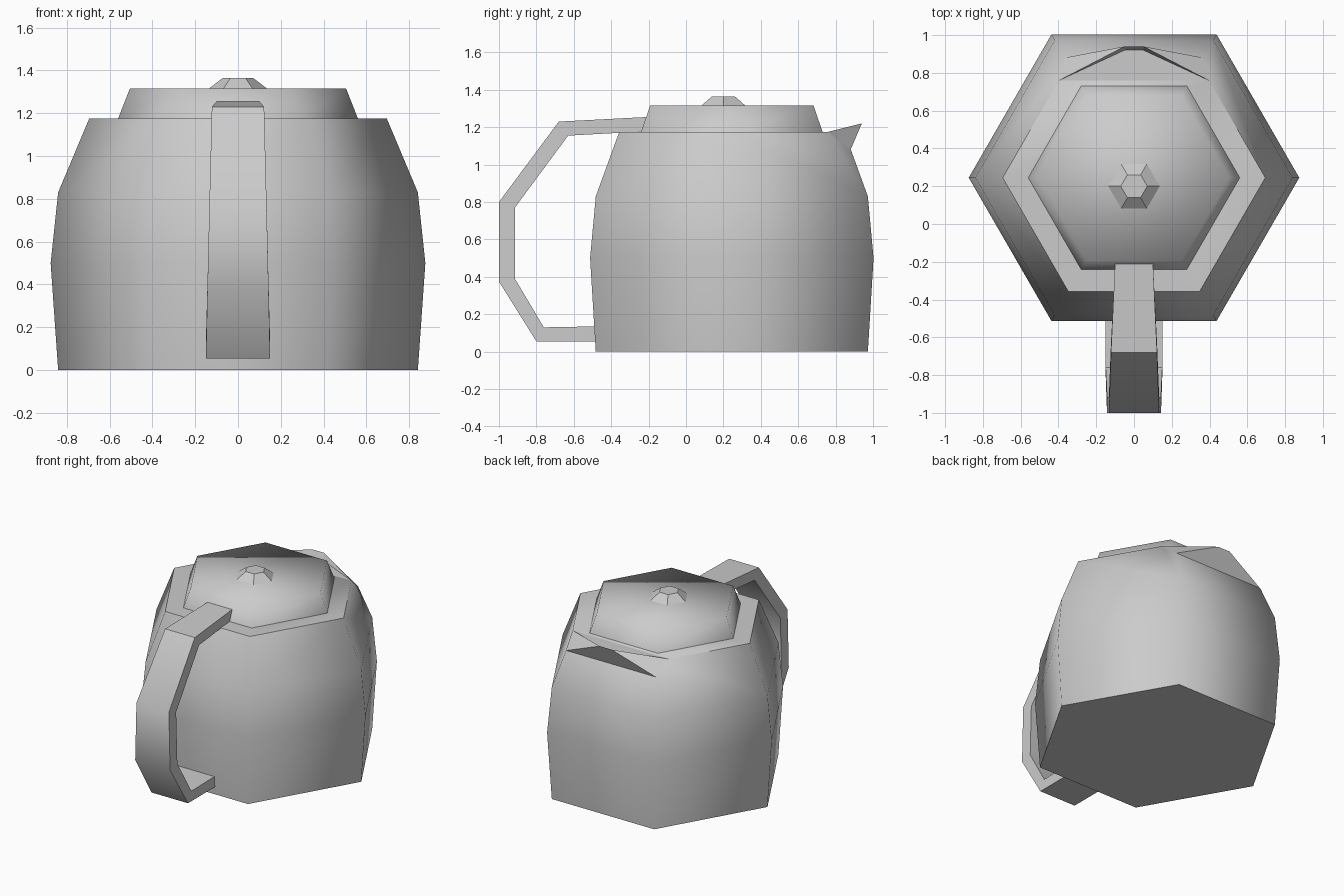
import bpy, bmesh, math
from mathutils import Vector

cube = bpy.data.objects.get("Cube")
if cube:
    bpy.data.objects.remove(cube, do_unlink=True)

gray = bpy.data.materials.new("plain_gray")
gray.use_nodes = True
color = (0.6, 0.6, 0.6, 1)
gray.diffuse_color = color
gray.node_tree.nodes["Principled BSDF"].inputs["Base Color"].default_value = color


def finish(bm, name, angle):
    """Turn a bmesh into a shaded object; angle in degrees."""
    bmesh.ops.recalc_face_normals(bm, faces=bm.faces)
    mesh = bpy.data.meshes.new(name)
    bm.to_mesh(mesh)
    bm.free()
    mesh.materials.append(gray)
    obj = bpy.data.objects.new(name, mesh)
    bpy.context.collection.objects.link(obj)
    bpy.ops.object.select_all(action='DESELECT')
    obj.select_set(True)
    bpy.context.view_layer.objects.active = obj
    bpy.ops.object.shade_smooth_by_angle(angle=math.radians(angle))
    return obj


def loft(bm, rings):
    """Skin closed rings of points and cap both ends."""
    rings = [[bm.verts.new(p) for p in ring] for ring in rings]
    n = len(rings[0])
    for a, b in zip(rings, rings[1:]):
        for i in range(n):
            j = (i + 1) % n
            bm.faces.new((a[i], a[j], b[j], b[i]))
    bm.faces.new(rings[0][::-1])
    bm.faces.new(rings[-1])


def hexagon_stack(profile, center_y):
    """Six-sided lathe from (radius, height) pairs."""
    bm = bmesh.new()
    loft(bm, [[(r * math.cos(k * math.pi / 3),
                center_y + r * math.sin(k * math.pi / 3), z)
               for k in range(6)] for r, z in profile])
    return bm


POT_Y = 0.245

# Body, with the back rim cut away where the spout sits
body = hexagon_stack([(0.84, 0), (0.875, 0.5), (0.84, 0.83), (0.695, 1.175)], POT_Y)
cut = bmesh.ops.bisect_plane(body, geom=body.verts[:] + body.edges[:] + body.faces[:],
                             plane_co=(0, 0.76, 1.175), plane_no=(0, 0.095, 0.12),
                             clear_outer=True)
edges = [e for e in cut["geom_cut"] if isinstance(e, bmesh.types.BMEdge)]
bmesh.ops.holes_fill(body, edges=edges)
finish(body, "body", 66)

# Spout: mirrored pairs of rim, underside, tip and trough corners
spout = bmesh.new()
corners = {"rim": (0.397, 0.76, 1.175), "under": (0.367, 0.88, 1.08),
           "tip": (0.05, 0.94, 1.22), "trough": (0.05, 0.92, 1.175)}
L = {k: spout.verts.new(p) for k, p in corners.items()}
R = {k: spout.verts.new((-p[0], p[1], p[2])) for k, p in corners.items()}
for a, b in (("rim", "under"), ("under", "tip"), ("tip", "trough"), ("trough", "rim")):
    spout.faces.new((L[a], L[b], R[b], R[a]))
for side in (L, R):
    spout.faces.new((side["rim"], side["under"], side["tip"]))
    spout.faces.new((side["rim"], side["tip"], side["trough"]))
finish(spout, "spout", 20)

# Lid and its knob
finish(hexagon_stack([(0.56, 1.175), (0.505, 1.315)], POT_Y), "lid", 80)
finish(hexagon_stack([(0.14, 1.312), (0.07, 1.365)], 0.2), "lid_knob", 30)

# Handle: (half width, outer y, outer z, inner y, inner z) at each bend
bends = [(0.10, -0.2, 1.255, -0.23, 1.177),
         (0.122, -0.68, 1.23, -0.63, 1.155),
         (0.133, -1.0, 0.8, -0.915, 0.77),
         (0.143, -1.0, 0.375, -0.915, 0.39),
         (0.15, -0.8, 0.055, -0.76, 0.13),
         (0.15, -0.48, 0.055, -0.48, 0.135)]
handle = bmesh.new()
loft(handle, [[(-w, oy, oz), (w, oy, oz), (w, iy, iz), (-w, iy, iz)]
              for w, oy, oz, iy, iz in bends])
finish(handle, "handle", 45)
